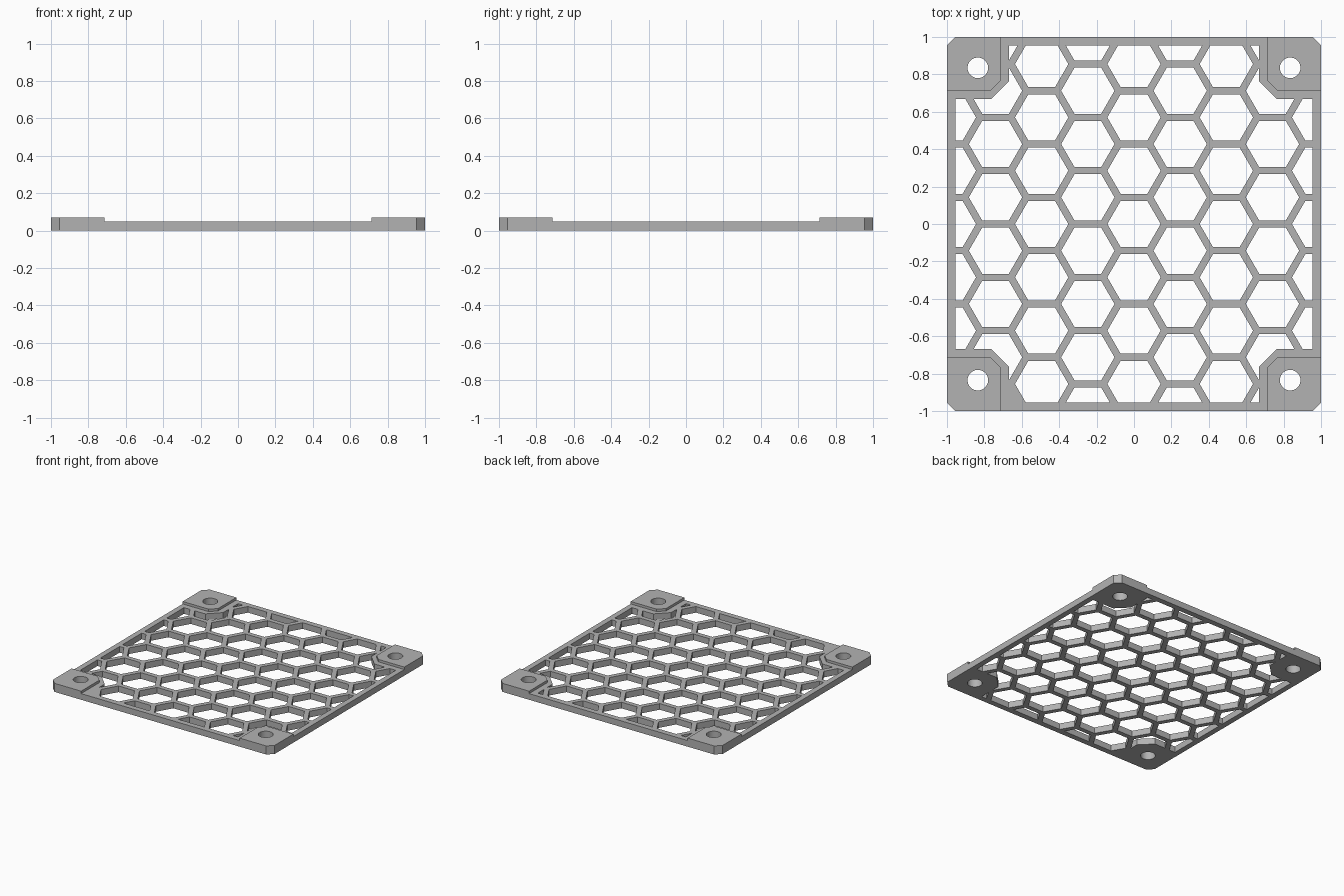
import bpy, bmesh, math

if "Cube" in bpy.data.objects:
    bpy.data.objects.remove(bpy.data.objects["Cube"])

PLATE_Z, PAD_Z = 0.05, 0.07
EDGE = 0.955             # inner edge of the thin frame
GUSSET, GUSSET_C = 0.668, 0.763   # corner reinforcement and where its chamfer starts
PAD, PAD_C = 0.715, 0.765         # raised pad and where its chamfer starts
OUT = 0.955              # outer corner chamfer start
PITCH, HOLE = 0.285, 0.247        # honeycomb spacing and opening, across flats


def four_way(quarter):
    """Rotate a quarter outline around the centre to make a closed loop."""
    pts = []
    for _ in range(4):
        pts += quarter
        quarter = [(-y, x) for x, y in quarter]
    return pts


def clip(poly, hexagon):
    """Keep the part of poly that lies inside a convex anticlockwise hexagon."""
    for (ax, ay), (bx, by) in zip(hexagon, hexagon[1:] + hexagon[:1]):
        def side(p):
            return (bx - ax) * (p[1] - ay) - (by - ay) * (p[0] - ax)
        result = []
        for p, q in zip(poly, poly[1:] + poly[:1]):
            sp, sq = side(p), side(q)
            if sp >= 0:
                result.append(p)
            if (sp >= 0) != (sq >= 0):
                t = sp / (sp - sq)
                result.append((p[0] + t * (q[0] - p[0]), p[1] + t * (q[1] - p[1])))
        poly = result
    return [p for i, p in enumerate(poly) if math.dist(p, poly[i - 1]) > 1e-4]


def ring(cx, cy, r, n):
    return [(cx + r * math.cos(i * math.tau / n), cy + r * math.sin(i * math.tau / n))
            for i in range(n)]


def fill(bm, loops):
    """Fill an outline with holes, flat on z = 0."""
    edges = []
    for loop in loops:
        vs = [bm.verts.new((x, y, 0)) for x, y in loop]
        edges += [bm.edges.new((vs[i - 1], vs[i])) for i in range(len(vs))]
    bmesh.ops.triangle_fill(bm, use_beauty=True, edges=edges, normal=(0, 0, 1))


def raise_faces(bm, faces, dz):
    geom = bmesh.ops.extrude_face_region(bm, geom=faces)["geom"]
    bmesh.ops.translate(bm, vec=(0, 0, dz),
                        verts=[g for g in geom if isinstance(g, bmesh.types.BMVert)])


# Honeycomb openings, trimmed to the window inside frame and corners
window = four_way([(EDGE, GUSSET), (GUSSET_C, GUSSET), (GUSSET, GUSSET_C), (GUSSET, EDGE)])
openings = []
for col in range(-4, 5):
    for row in range(-4, 5):
        cx = col * PITCH * math.sqrt(3) / 2
        cy = (row + 0.5 * (col % 2)) * PITCH
        hole = clip(window, ring(cx, cy, HOLE / math.sqrt(3), 6))
        if len(hole) > 2:
            openings.append(hole)

# Plate outline without the pads, then the four pads with screw holes
bm = bmesh.new()
fill(bm, [four_way([(1, PAD), (PAD_C, PAD), (PAD, PAD_C), (PAD, 1)])] + openings)
pad = [(1, PAD), (1, OUT), (OUT, 1), (PAD, 1), (PAD, PAD_C), (PAD_C, PAD)]
bolt = ring(0.835, 0.835, 0.055, 40)
for _ in range(4):
    fill(bm, [pad, bolt])
    pad, bolt = [[(-y, x) for x, y in loop] for loop in (pad, bolt)]
bmesh.ops.remove_doubles(bm, verts=bm.verts[:], dist=1e-5)

# Thicken the plate, then raise the pads
raise_faces(bm, bm.faces[:], PLATE_Z)


def on_pad(f):
    c = f.calc_center_median()
    x, y = abs(c.x), abs(c.y)
    return c.z > PLATE_Z - 1e-4 and x > PAD and y > PAD and x + y > PAD + PAD_C


raise_faces(bm, [f for f in bm.faces if on_pad(f)], PAD_Z - PLATE_Z)
bmesh.ops.recalc_face_normals(bm, faces=bm.faces[:])

mesh = bpy.data.meshes.new("honeycomb_grille")
bm.to_mesh(mesh)
bm.free()
grey = bpy.data.materials.new("light grey")
grey.diffuse_color = (0.45, 0.45, 0.45, 1)
grey.use_nodes = True
grey.node_tree.nodes["Principled BSDF"].inputs["Base Color"].default_value = grey.diffuse_color
mesh.materials.append(grey)
grille = bpy.data.objects.new("honeycomb_grille", mesh)
bpy.context.collection.objects.link(grille)

# Smooth screw holes, sharp edges elsewhere
bpy.context.view_layer.objects.active = grille
grille.select_set(True)
bpy.ops.object.shade_smooth_by_angle(angle=math.radians(25))
